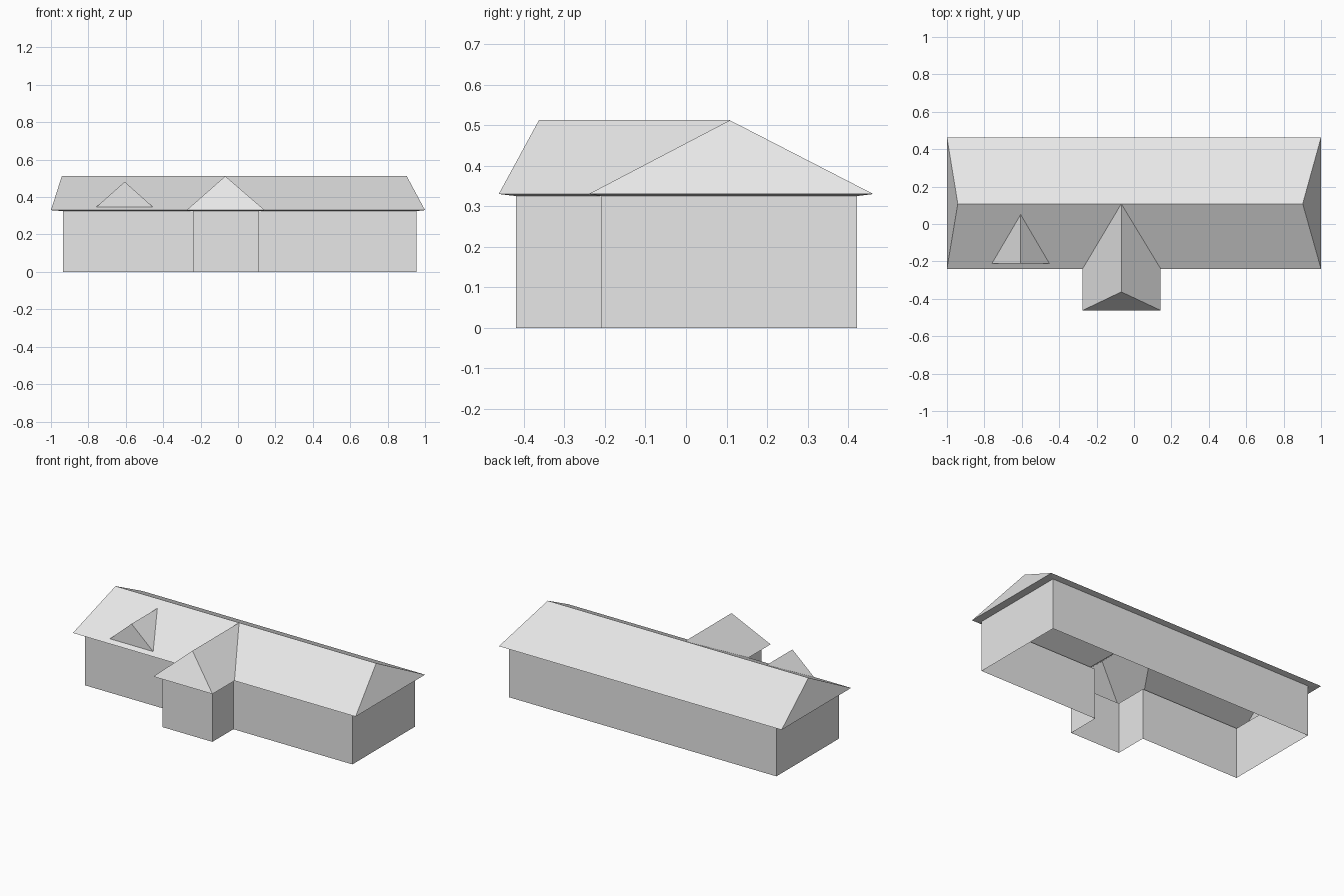
import bpy

cube = bpy.data.objects.get("Cube")
if cube:
    bpy.data.objects.remove(cube, do_unlink=True)

# One plain grey for the whole building
grey = bpy.data.materials.new("plain grey")
grey.use_nodes = True
colour = (0.8, 0.8, 0.8, 1.0)
grey.diffuse_color = colour
for node in grey.node_tree.nodes:
    if node.type == 'BSDF_PRINCIPLED':
        node.inputs["Base Color"].default_value = colour


def build(name, verts, faces):
    mesh = bpy.data.meshes.new(name)
    mesh.from_pydata(verts, [], faces)
    mesh.materials.append(grey)
    mesh.update()
    obj = bpy.data.objects.new(name, mesh)
    bpy.context.scene.collection.objects.link(obj)
    return obj


def outline(left, right, front, back, wing_left, wing_right, wing_front, z):
    """Counter-clockwise plan of the main block with its front wing."""
    plan = [(left, front), (wing_left, front), (wing_left, wing_front),
            (wing_right, wing_front), (wing_right, front),
            (right, front), (right, back), (left, back)]
    return [(x, y, z) for x, y in plan]


def band(name, lower, upper):
    """Strip of quads joining two matching outlines."""
    n = len(lower)
    faces = [(i, (i + 1) % n, (i + 1) % n + n, i + n) for i in range(n)]
    return build(name, lower + upper, faces)


EAVE_Z, WALL_Z, RIDGE_Z = 0.33, 0.325, 0.512
RIDGE_Y, WING_X = 0.108, -0.068

wall_plan = (-0.935, 0.955, -0.208, 0.422, -0.24, 0.113, -0.42)
eave_plan = (-1.0, 1.0, -0.24, 0.462, -0.275, 0.143, -0.462)
wall_base = outline(*wall_plan, 0.0)
wall_top = outline(*wall_plan, WALL_Z)
eaves = outline(*eave_plan, EAVE_Z)

# Open-ended wall shell and the shallow underside of the eaves
band("walls", wall_base, wall_top)
band("soffit", wall_top, eaves)

# Hipped main roof, left open where the wing roof meets it
ridge = [(-0.942, RIDGE_Y, RIDGE_Z), (0.902, RIDGE_Y, RIDGE_Z),
         (WING_X, -0.363, RIDGE_Z), (WING_X, RIDGE_Y, RIDGE_Z)]
RL, RR, WF, WB = range(8, 12)
roof_points = eaves + ridge
build("main_roof", roof_points,
      [(0, 1, WB, RL), (4, 5, RR, WB), (5, 6, RR), (6, 7, RL, RR), (7, 0, RL)])

# Wing roof with a hipped front, running back to the main ridge
wing_points = eaves[1:5] + ridge[2:]
build("wing_roof", wing_points, [(0, 1, 4, 5), (1, 2, 4), (2, 3, 5, 4)])

# Small gabled dormer resting on the front slope
slope = (RIDGE_Z - EAVE_Z) / (RIDGE_Y + 0.24)
front_y, peak_z, mid_x, half = -0.21, 0.482, -0.606, 0.153
base_z = EAVE_Z + slope * (front_y + 0.24)
rear_y = -0.24 + (peak_z - EAVE_Z) / slope
build("dormer",
      [(mid_x - half, front_y, base_z), (mid_x + half, front_y, base_z),
       (mid_x, front_y, peak_z), (mid_x, rear_y, peak_z)],
      [(0, 1, 2), (0, 2, 3), (1, 3, 2)])
